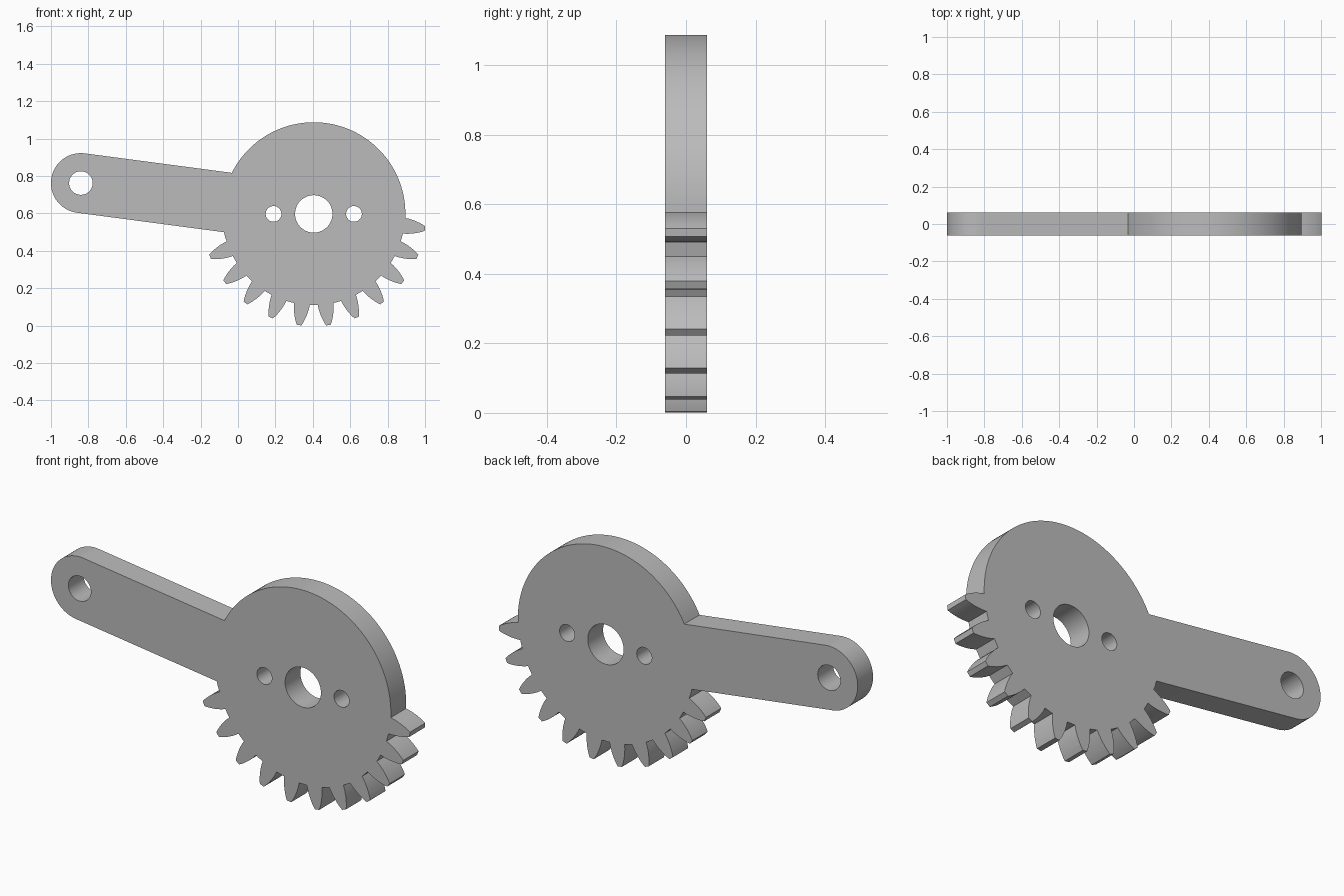
import bpy
import bmesh
from math import radians, degrees, asin, atan2, cos, sin, hypot, pi

cube = bpy.data.objects.get("Cube")
if cube:
    bpy.data.objects.remove(cube, do_unlink=True)

HUB, HUB_R = (0.405, 0.597), 0.49
END, END_R = (-0.84, 0.762), 0.16
HALF_THICK = 0.061
TEETH, PITCH, FIRST = 11, 15, 202.5
# Tooth flank: radius from hub, half width
FLANK = [(0.488, 0.0425), (0.51, 0.0405), (0.53, 0.037), (0.55, 0.032),
         (0.57, 0.0255), (0.585, 0.0195), (0.6, 0.012)]


def arc(centre, r, a0, a1, step=2.5):
    """Points on an arc, angles in degrees."""
    n = max(2, round(abs(a1 - a0) / step))
    angles = [radians(a0 + (a1 - a0) * i / n) for i in range(n + 1)]
    return [(centre[0] + r * cos(a), centre[1] + r * sin(a)) for a in angles]


def circle(centre, r):
    return arc(centre, r, 0, 360, 6)[:-1]


def tooth(angle):
    """One curved tooth, walked counter-clockwise."""
    a = radians(angle)
    sides = [(r, -w) for r, w in FLANK] + [(r, w) for r, w in reversed(FLANK)]
    pts = []
    for r, w in sides:
        along = (r * r - w * w) ** 0.5
        pts.append((HUB[0] + along * cos(a) - w * sin(a),
                    HUB[1] + along * sin(a) + w * cos(a)))
    return pts


# Outline: plain rim, lever arm, then the toothed sector
arm = degrees(atan2(END[1] - HUB[1], END[0] - HUB[0]))
spread = degrees(asin(END_R / HUB_R))
root = degrees(asin(FLANK[0][1] / FLANK[0][0]))
last = FIRST + PITCH * (TEETH - 1)
outline = arc(HUB, HUB_R, last + root - 360, arm - spread)
outline += arc(END, END_R, arm - 90, arm + 90, 5)
outline += arc(HUB, HUB_R, arm + spread, FIRST - root)[:-1]
for i in range(TEETH):
    outline += tooth(FIRST + PITCH * i)

# Bores: shaft, two screw holes, lever pin
loops = [outline, circle(HUB, 0.1), circle((0.19, HUB[1]), 0.042),
         circle((0.62, HUB[1]), 0.042), circle(END, 0.063)]

# Filled profile, extruded to a plate
curve = bpy.data.curves.new("gear_lever_profile", "CURVE")
curve.dimensions = "2D"
curve.fill_mode = "BOTH"
curve.extrude = HALF_THICK
for pts in loops:
    spline = curve.splines.new("POLY")
    spline.points.add(len(pts) - 1)
    for p, (x, y) in zip(spline.points, pts):
        p.co = (x, y, 0, 1)
    spline.use_cyclic_u = True

gear = bpy.data.objects.new("sector_gear_lever", curve)
bpy.context.collection.objects.link(gear)
gear.rotation_euler.x = pi / 2
bpy.ops.object.select_all(action="DESELECT")
gear.select_set(True)
bpy.context.view_layer.objects.active = gear
bpy.ops.object.convert(target="MESH")
bpy.ops.object.transform_apply(location=False, rotation=True, scale=False)

# Weld caps to walls
bm = bmesh.new()
bm.from_mesh(gear.data)
bmesh.ops.remove_doubles(bm, verts=bm.verts, dist=0.0002)
bmesh.ops.recalc_face_normals(bm, faces=bm.faces)
bm.to_mesh(gear.data)
bm.free()
bpy.ops.object.shade_smooth_by_angle(angle=radians(25))

# Plain grey
grey = bpy.data.materials.new("plain_grey")
grey.use_nodes = True
colour = (0.5, 0.5, 0.5, 1)
grey.diffuse_color = colour
grey.node_tree.nodes["Principled BSDF"].inputs["Base Color"].default_value = colour
gear.data.materials.clear()
gear.data.materials.append(grey)
